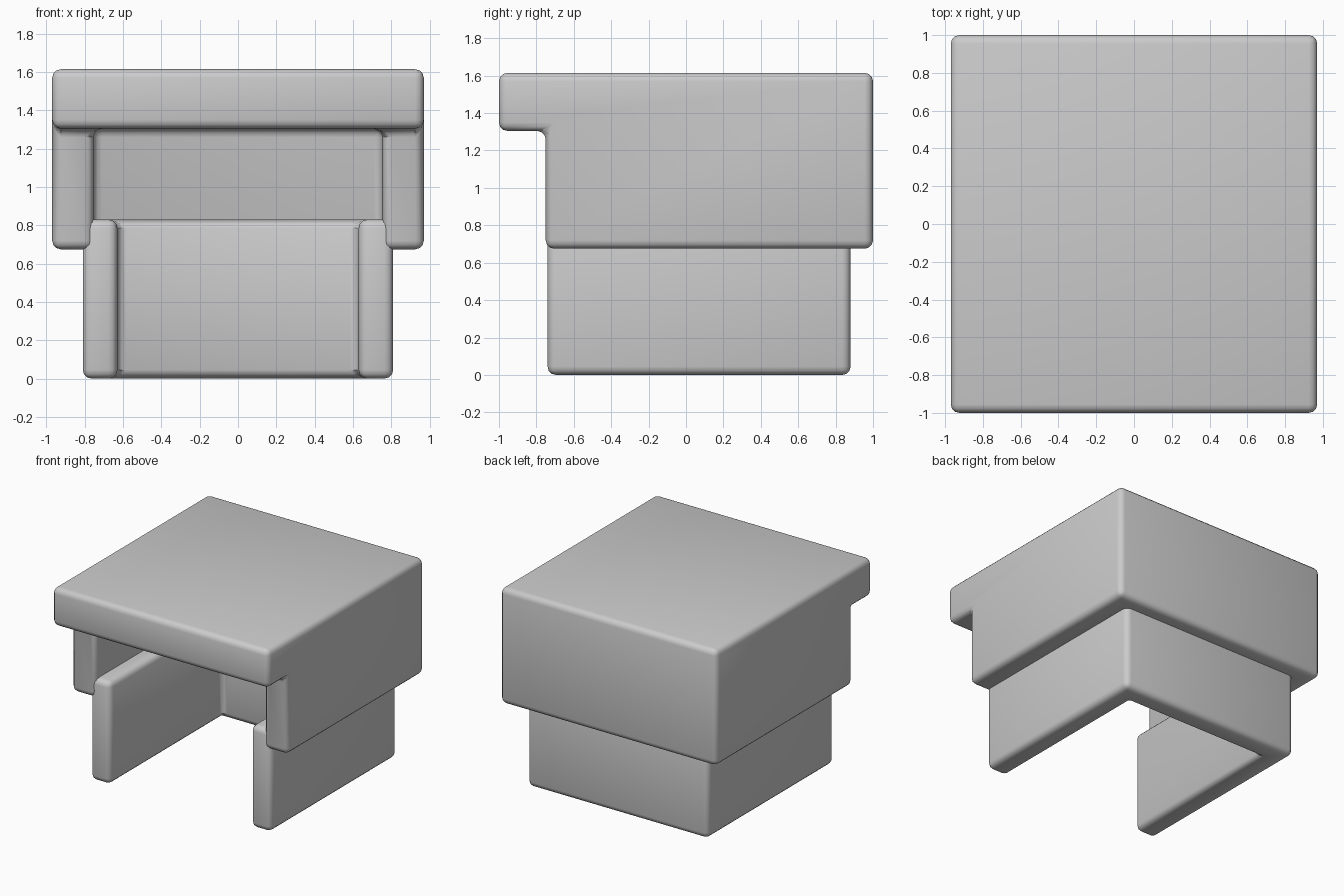
import bpy
import bmesh

cube = bpy.data.objects.get("Cube")
if cube:
    bpy.data.objects.remove(cube, do_unlink=True)

# Single grey colour
grey = bpy.data.materials.new("plain grey")
grey.use_nodes = True
colour = (0.6, 0.6, 0.6, 1)
grey.diffuse_color = colour
grey.node_tree.nodes["Principled BSDF"].inputs["Base Color"].default_value = colour


def prism(name, half_outline, z0, z1):
    """Extrude a plan, given as its +x half from front to back, mirrored in x."""
    outline = half_outline + [(-x, y) for x, y in reversed(half_outline)]
    bm = bmesh.new()
    face = bm.faces.new([bm.verts.new((x, y, z0)) for x, y in outline])
    top = bmesh.ops.extrude_face_region(bm, geom=[face])["geom"]
    verts = [v for v in top if isinstance(v, bmesh.types.BMVert)]
    bmesh.ops.translate(bm, verts=verts, vec=(0, 0, z1 - z0))
    bmesh.ops.recalc_face_normals(bm, faces=bm.faces)
    mesh = bpy.data.meshes.new(name)
    bm.to_mesh(mesh)
    bm.free()
    mesh.materials.append(grey)
    obj = bpy.data.objects.new(name, mesh)
    bpy.context.collection.objects.link(obj)
    return obj


def round_edges(obj, radius):
    bevel = obj.modifiers.new("rounded edges", "BEVEL")
    bevel.width = radius
    bevel.segments = 3
    bevel.limit_method = "ANGLE"
    bpy.ops.object.select_all(action="DESELECT")
    obj.select_set(True)
    bpy.context.view_layer.objects.active = obj
    bpy.ops.object.modifier_apply(modifier=bevel.name)
    bpy.ops.object.shade_smooth_by_angle()


# Upper cap: solid block with a T-shaped hollow leaving walls and a front brim
cap = prism("upper_cap", [(0.97, -1), (0.97, 1)], 0.675, 1.615)
hollow = prism("cap_hollow", [(2, -2), (2, -0.75), (0.755, -0.75), (0.755, 0.78)], 0, 1.305)
cut = cap.modifiers.new("hollow", "BOOLEAN")
cut.operation = "DIFFERENCE"
cut.solver = "EXACT"
cut.object = hollow
bpy.context.view_layer.objects.active = cap
cap.select_set(True)
bpy.ops.object.modifier_apply(modifier=cut.name)
bpy.data.objects.remove(hollow, do_unlink=True)
round_edges(cap, 0.045)

# Lower wall: U-shaped plan, open at the front
wall = prism("lower_wall", [(0.63, -0.74), (0.81, -0.74), (0.81, 0.88)], 0, 0.83)
bpy.data.objects.remove(wall, do_unlink=True)
wall = prism("lower_wall", [(0.63, 0.70), (0.63, -0.74), (0.81, -0.74), (0.81, 0.88)], 0, 0.83)
round_edges(wall, 0.045)
